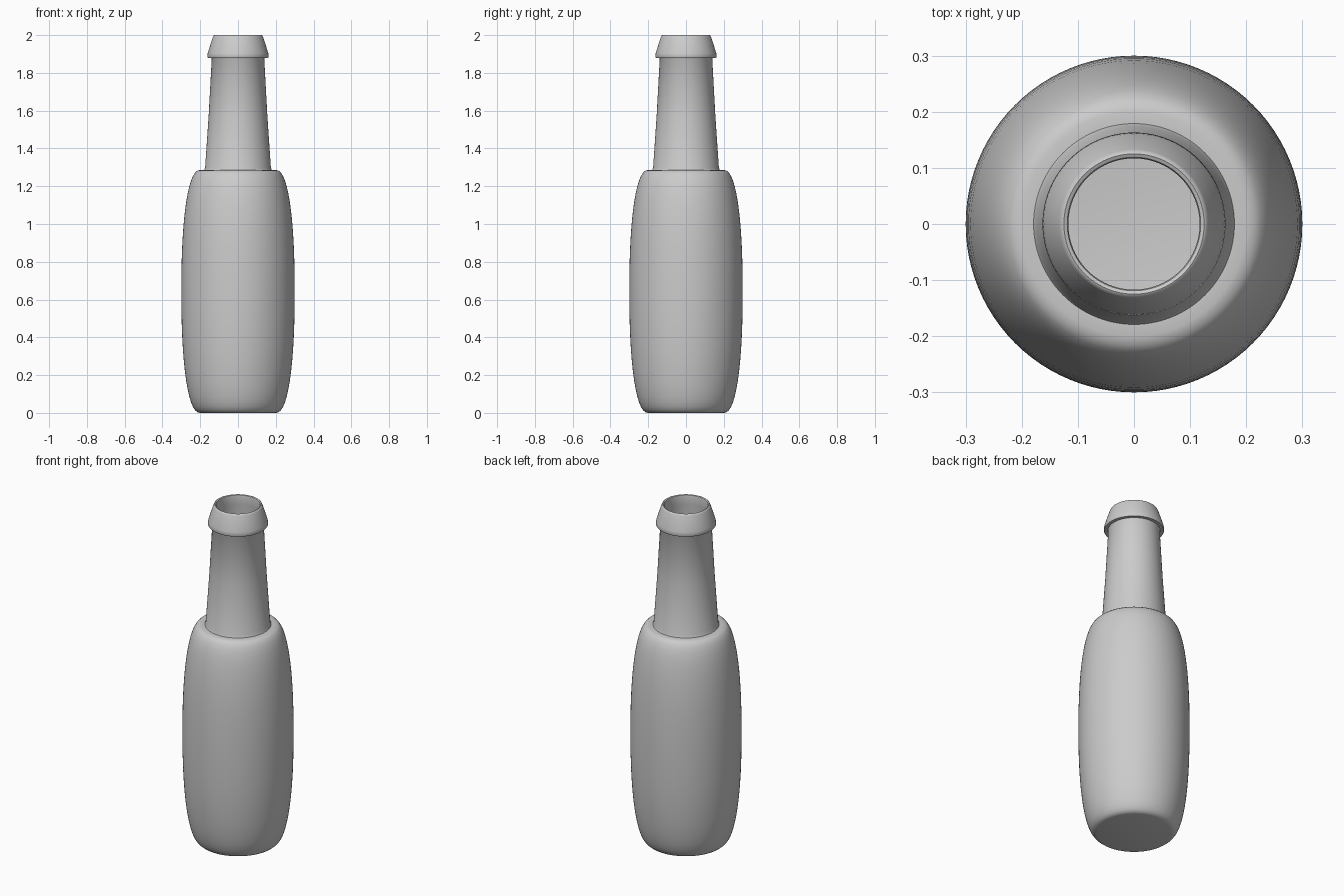
import bpy, bmesh, math

if "Cube" in bpy.data.objects:
    bpy.data.objects.remove(bpy.data.objects["Cube"])

SEG = 96
WALL = 0.013
H = 1.286          # shoulder height


def lathe(name, profile):
    """Revolve an (r, z) profile around z; r = 0 makes a pole."""
    bm = bmesh.new()
    rings = []
    for r, z in profile:
        if r == 0:
            rings.append([bm.verts.new((0, 0, z))] * SEG)
        else:
            rings.append([bm.verts.new((r * math.cos(2 * math.pi * i / SEG),
                                        r * math.sin(2 * math.pi * i / SEG), z))
                          for i in range(SEG)])
    for a, b in zip(rings, rings[1:]):
        for i in range(SEG):
            j = (i + 1) % SEG
            bm.faces.new(list(dict.fromkeys((a[i], a[j], b[j], b[i]))))
    bmesh.ops.recalc_face_normals(bm, faces=bm.faces[:])
    mesh = bpy.data.meshes.new(name)
    bm.to_mesh(mesh)
    bm.free()
    ob = bpy.data.objects.new(name, mesh)
    bpy.context.collection.objects.link(ob)
    bpy.context.view_layer.objects.active = ob
    ob.select_set(True)
    bpy.ops.object.shade_smooth_by_angle(angle=math.radians(40))
    return ob


def body_curve(shrink, steps=28):
    """Barrel side: a superellipse bulging between the base and shoulder."""
    pts = []
    for k in range(steps + 1):
        t = -math.pi / 2 + math.pi * k / steps
        c, s = max(math.cos(t), 0), math.sin(t)
        r = 0.2 + 0.1 * c ** (2 / 2.3)
        z = H / 2 + math.copysign(abs(s) ** (2 / 2.3), s) * (H / 2 - shrink)
        pts.append((r - shrink, z))
    return pts


# Outside: base, barrel, shoulder, tapered neck, flared lip
outer = [(0, 0)] + body_curve(0) + [
    (0.179, H), (0.174, H + 0.012), (0.155, 1.58), (0.139, 1.875),
    (0.142, 1.88), (0.160, 1.88), (0.163, 1.886), (0.160, 1.905),
    (0.146, 1.95), (0.133, 1.99), (0.129, 1.998)]

# Rolled rim, then the inner wall down to the inner floor
inner = [(0.125, 2.0), (0.119, 1.997), (0.117, 1.99), (0.122, 1.94),
         (0.126, 1.875), (0.142, 1.58), (0.161, H - WALL)]
inner += body_curve(WALL)[::-1] + [(0, WALL)]

lathe("bottle", outer + inner)
